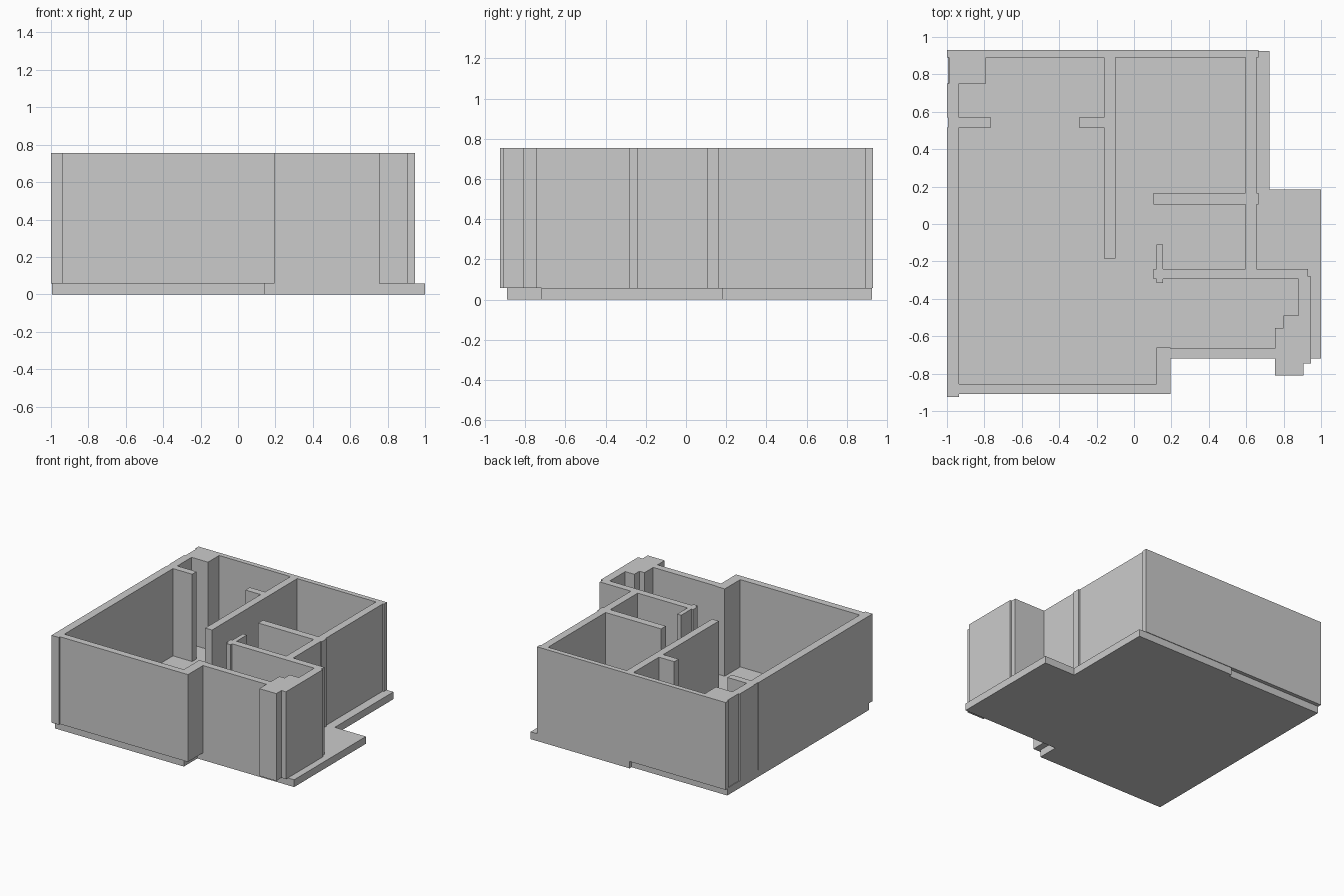
import bpy, bmesh
from math import radians

if "Cube" in bpy.data.objects:
    bpy.data.objects.remove(bpy.data.objects["Cube"])

SLAB_TOP, WALL_TOP = 0.058, 0.755


def extrude_plan(name, rects, z0, z1):
    """Merge plan rectangles (x0, x1, y0, y1) into one clean solid from z0 to z1."""
    xs = sorted({v for r in rects for v in r[:2]})
    ys = sorted({v for r in rects for v in r[2:]})
    bm = bmesh.new()
    grid = {}

    def vert(x, y):
        if (x, y) not in grid:
            grid[x, y] = bm.verts.new((x, y, z0))
        return grid[x, y]

    for xa, xb in zip(xs, xs[1:]):
        for ya, yb in zip(ys, ys[1:]):
            cx, cy = (xa + xb) / 2, (ya + yb) / 2
            if any(a < cx < b and c < cy < d for a, b, c, d in rects):
                bm.faces.new([vert(xa, ya), vert(xb, ya), vert(xb, yb), vert(xa, yb)])
    ext = bmesh.ops.extrude_face_region(bm, geom=bm.faces[:], use_keep_orig=True)
    top = [g for g in ext["geom"] if isinstance(g, bmesh.types.BMVert)]
    bmesh.ops.translate(bm, verts=top, vec=(0, 0, z1 - z0))
    bmesh.ops.recalc_face_normals(bm, faces=bm.faces[:])
    bmesh.ops.dissolve_limit(bm, angle_limit=radians(1),
                             verts=bm.verts[:], edges=bm.edges[:])
    mesh = bpy.data.meshes.new(name)
    bm.to_mesh(mesh)
    bm.free()
    obj = bpy.data.objects.new(name, mesh)
    bpy.context.collection.objects.link(obj)
    return obj


# Floor slab, with the side terrace and the recessed back-left edge
extrude_plan("floor_slab", [
    (-0.995, -0.15, -0.89, 0.90),
    (-0.15, 0.145, -0.89, 0.925),
    (0.145, 0.725, -0.72, 0.925),
    (0.725, 1.0, -0.72, 0.185),
], 0, SLAB_TOP)

outer_walls = [
    (-1.0, 0.655, 0.89, 0.93),          # back wall
    (0.655, 0.665, 0.89, 0.93),         # back right corner
    (-0.99, -0.79, 0.75, 0.89),         # back left column
    (-1.0, -0.935, 0.57, 0.75),         # left wall
    (-0.995, -0.765, 0.515, 0.57),      # left wall pier
    (-1.0, -0.935, -0.925, 0.515),      # left wall, long part
    (-0.935, 0.195, -0.91, -0.855),     # front wall
    (0.12, 0.195, -0.855, -0.66),       # front wall return
    (0.195, 0.755, -0.72, -0.665),      # set-back front wall
    (0.595, 0.655, -0.24, 0.89),        # right wall
]

front_room = [
    (0.755, 0.80, -0.81, -0.555),       # stepped corner pillar
    (0.80, 0.905, -0.81, -0.49),
    (0.88, 0.945, -0.745, -0.28),       # side wall
    (0.105, 0.93, -0.295, -0.24),       # rear wall of room
    (0.12, 0.155, -0.315, -0.11),       # door jamb
]

partitions = [
    (0.105, 0.665, 0.105, 0.165),       # cross wall
    (-0.16, -0.10, -0.185, 0.89),       # central wall
    (-0.295, -0.16, 0.515, 0.57),       # central stub
]

# All walls joined into one solid
extrude_plan("walls", outer_walls + front_room + partitions, SLAB_TOP, WALL_TOP)
